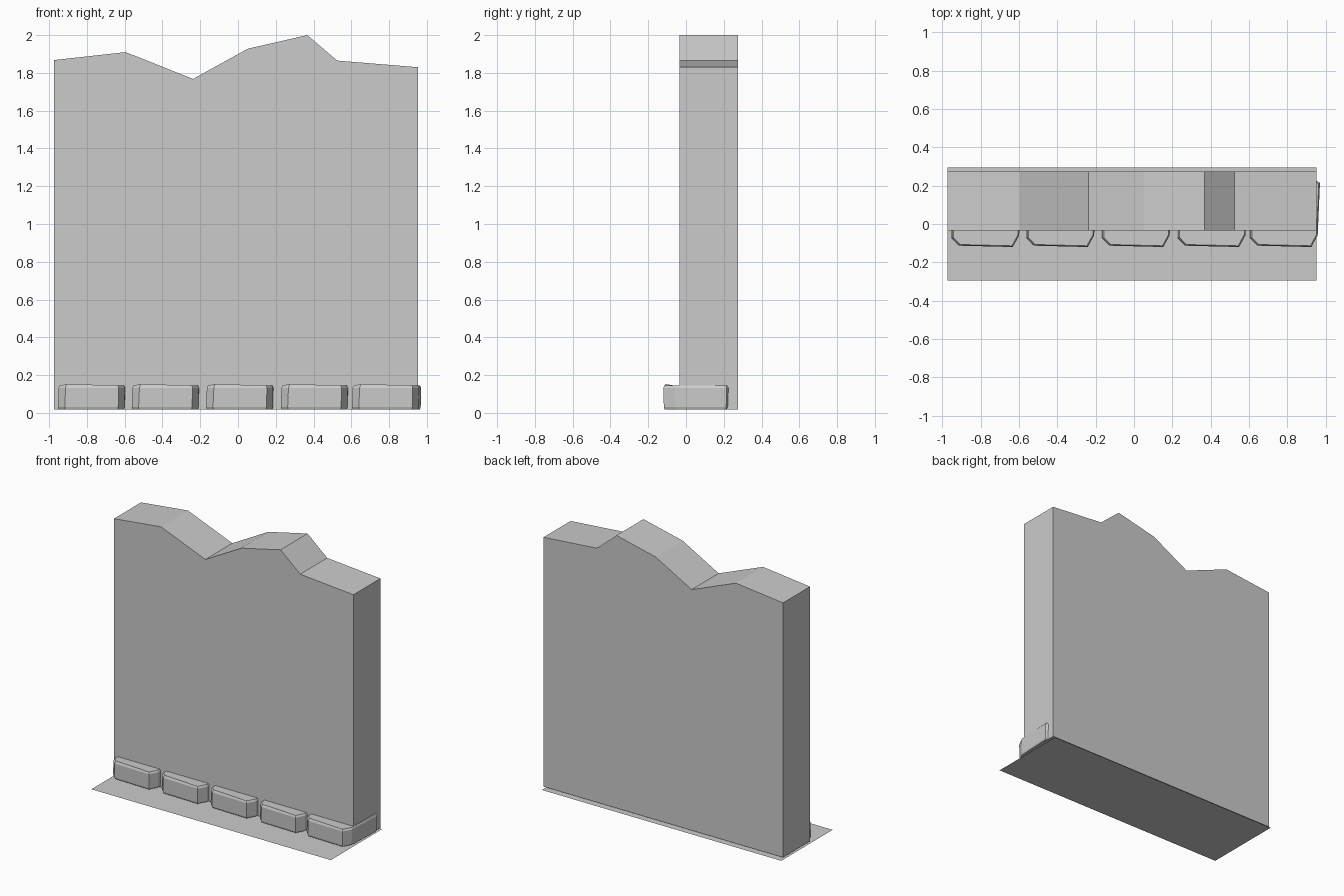
import bpy, bmesh

if "Cube" in bpy.data.objects:
    bpy.data.objects.remove(bpy.data.objects["Cube"])

def make_object(name, bm):
    bmesh.ops.recalc_face_normals(bm, faces=bm.faces)
    mesh = bpy.data.meshes.new(name)
    bm.to_mesh(mesh)
    bm.free()
    ob = bpy.data.objects.new(name, mesh)
    bpy.context.collection.objects.link(ob)
    return ob

def loft(name, rings):
    """Join matching rings of points and cap both ends."""
    bm = bmesh.new()
    vs = [[bm.verts.new(p) for p in r] for r in rings]
    n = len(vs[0])
    for a, b in zip(vs, vs[1:]):
        for i in range(n):
            j = (i + 1) % n
            bm.faces.new((a[i], a[j], b[j], b[i]))
    bm.faces.new(vs[0][::-1])
    bm.faces.new(vs[-1])
    return make_object(name, bm)

LEFT, RIGHT = -0.973, 0.953

# wall slab with a broken top edge
top = [(RIGHT, 1.83), (0.525, 1.865), (0.367, 2.0), (0.052, 1.928),
       (-0.238, 1.768), (-0.595, 1.91), (LEFT, 1.868)]
profile = [(LEFT, 0.017), (RIGHT, 0.017)] + top
loft("wall", [[(x, y, z) for x, z in profile] for y in (-0.035, 0.275)])

# flat base sheet
bm = bmesh.new()
bm.faces.new([bm.verts.new(p) for p in
              ((LEFT, -0.295, 0), (RIGHT, -0.295, 0), (RIGHT, 0.295, 0), (LEFT, 0.295, 0))])
make_object("base_sheet", bm)

# chipped stones set into the foot of the wall
outline = [(0.0, 0.2), (0.0, -0.075), (0.037, -0.113), (0.325, -0.12),
           (0.358, -0.06), (0.37, 0.215), (0.335, 0.235), (0.03, 0.23)]
cx, cy = 0.185, 0.06
layers = [(0.018, 0.96), (0.03, 0.985), (0.133, 1.0), (0.146, 0.965)]
for k, x0 in enumerate((-0.957, -0.566, -0.172, 0.223, 0.6)):
    rings = []
    for z, s in layers:
        lean = 0.008 * (z - 0.02) / 0.126
        rings.append([(x0 + cx + (x - cx) * s + (lean if x < cx else 0),
                       cy + (y - cy) * s,
                       z + (0.006 if z > 0.14 and i == 2 else 0))
                      for i, (x, y) in enumerate(outline)])
    loft(f"foot_stone_{k + 1}", rings)
